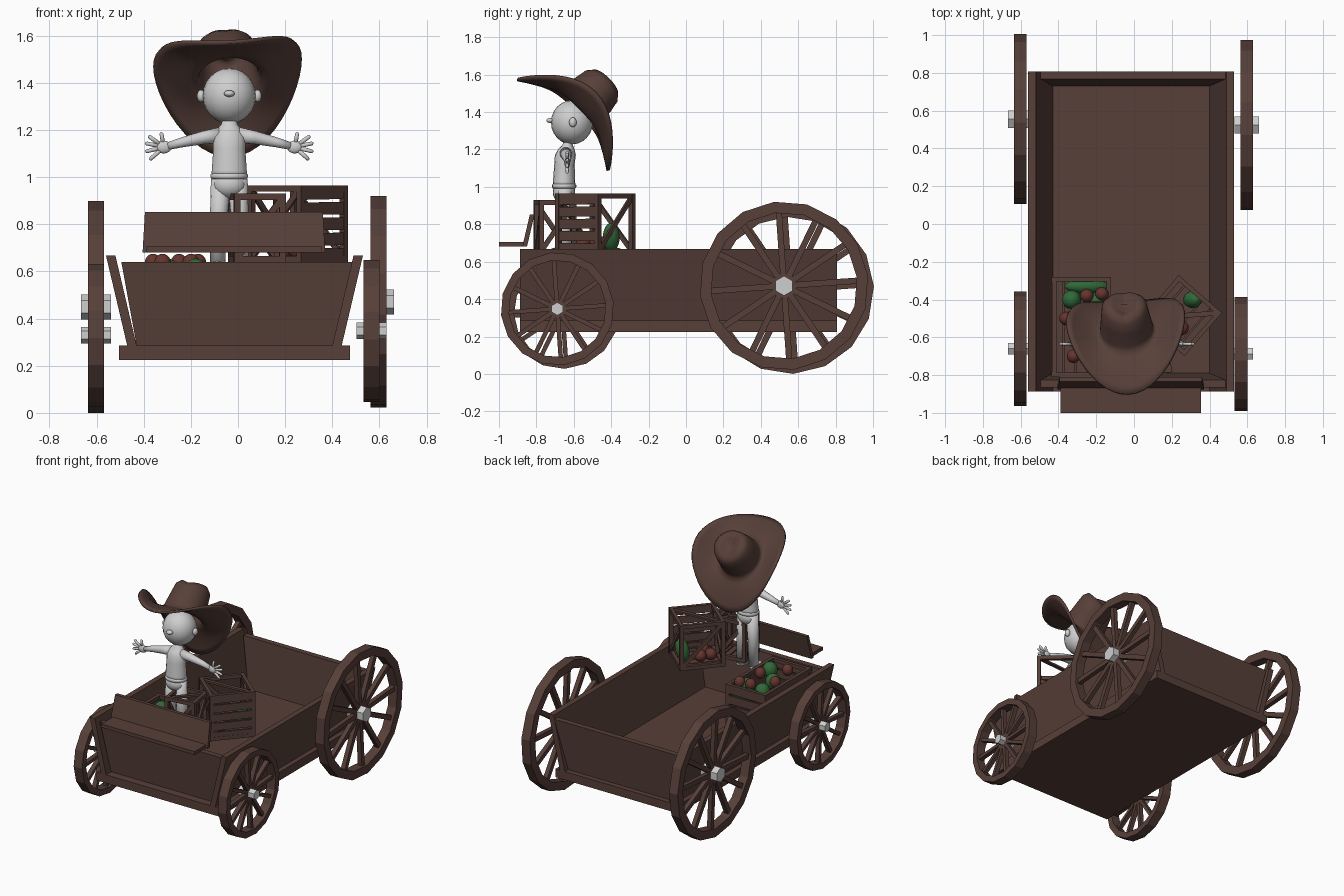
import bpy, bmesh, math, random
from mathutils import Matrix, Vector

random.seed(4)
if "Cube" in bpy.data.objects:
    bpy.data.objects.remove(bpy.data.objects["Cube"])


def material(name, rgb):
    m = bpy.data.materials.new(name)
    m.use_nodes = True
    m.diffuse_color = (*rgb, 1)
    m.node_tree.nodes["Principled BSDF"].inputs["Base Color"].default_value = (*rgb, 1)
    return m


WOOD = material("brown_wood", (0.095, 0.05, 0.04))
PALE = material("pale_grey", (0.62, 0.62, 0.62))
GREEN = material("leaf_green", (0.03, 0.14, 0.04))
RED = material("dull_red", (0.13, 0.035, 0.028))


def finish(name, bm, mat, smooth=False):
    bmesh.ops.recalc_face_normals(bm, faces=bm.faces)
    me = bpy.data.meshes.new(name)
    bm.to_mesh(me)
    bm.free()
    me.materials.append(mat)
    ob = bpy.data.objects.new(name, me)
    bpy.context.collection.objects.link(ob)
    if smooth:
        for p in me.polygons:
            p.use_smooth = True
    return ob


def add_box(bm, center, size, m=Matrix(), rot=Matrix()):
    bmesh.ops.create_cube(bm, size=1, matrix=m @ Matrix.Translation(center) @ rot @ Matrix.Diagonal((*size, 1)))


def loft(name, bottom, z0, top, z1):
    """Board between two rectangles given as x0, x1, y0, y1."""
    bm = bmesh.new()
    rings = []
    for (x0, x1, y0, y1), z in ((bottom, z0), (top, z1)):
        rings.append([bm.verts.new((x, y, z)) for x, y in ((x0, y0), (x1, y0), (x1, y1), (x0, y1))])
    for r in rings:
        bm.faces.new(r)
    for i in range(4):
        j = (i + 1) % 4
        bm.faces.new((rings[0][i], rings[0][j], rings[1][j], rings[1][i]))
    return finish(name, bm, WOOD)


def ball(name, center, radii, mat, rot=Matrix()):
    bm = bmesh.new()
    bmesh.ops.create_uvsphere(bm, u_segments=20, v_segments=12, radius=1,
                              matrix=Matrix.Translation(center) @ rot @ Matrix.Diagonal((*radii, 1)))
    return finish(name, bm, mat, True)


def tube(name, pts, radii, flat=1.0):
    """Round limb through points, squashed along y by flat."""
    bm = bmesh.new()
    pts = [Vector(p) for p in pts]
    rings, n = [], 16
    for i, p in enumerate(pts):
        d = (pts[min(i + 1, len(pts) - 1)] - pts[max(i - 1, 0)]).normalized()
        side = d.cross(Vector((0, 1, 0))).normalized()
        up = Vector((0, 1, 0))
        rings.append([bm.verts.new(p + radii[i] * (side * math.cos(a) + up * flat * math.sin(a)))
                      for a in (math.tau * k / n for k in range(n))])
    for a, b in zip(rings, rings[1:]):
        for k in range(n):
            bm.faces.new((a[k], a[(k + 1) % n], b[(k + 1) % n], b[k]))
    bm.faces.new(rings[0])
    bm.faces.new(rings[-1])
    return finish(name, bm, PALE, True)


# Wagon bed
loft("bed_floor", (-.505, .475, -.888, .807), .225, (-.505, .475, -.888, .807), .285)
loft("right_side", (-.47, -.43, -.888, .807), .285, (-.56, -.52, -.888, .807), .667)
loft("left_side", (.40, .44, -.888, .807), .285, (.49, .53, -.888, .807), .667)
loft("front_board", (-.43, .40, -.83, -.79), .285, (-.495, .485, -.865, -.825), .64)
loft("rear_board", (-.43, .40, .73, .77), .285, (-.495, .485, .767, .807), .64)

# Bench
loft("bench_seat", (-.39, .355, -1, -.85), .68, (-.39, .355, -1, -.85), .705)
loft("bench_back", (-.405, .37, -.875, -.85), .68, (-.395, .36, -.835, -.81), .852)


# Wheels
def wheel(name, center, radius, band, hub_radius, spin):
    m = Matrix.Translation(center)
    bm = bmesh.new()
    n, half = 16, .034
    loops = []
    for r, x in ((radius, -half), (radius, half), (radius - band, half), (radius - band, -half)):
        loops.append([bm.verts.new(m @ Vector((x, r * math.cos(a), r * math.sin(a))))
                      for a in (math.tau * (k + spin) / n for k in range(n))])
    for i in range(4):
        a, b = loops[i], loops[(i + 1) % 4]
        for k in range(n):
            bm.faces.new((a[k], a[(k + 1) % n], b[(k + 1) % n], b[k]))
    length = radius - band * .7
    for k in range(12):
        rot = m @ Matrix.Rotation(math.tau * k / 12 + .07, 4, 'X')
        add_box(bm, (0, length / 2, 0), (.032, length, band * .55), rot)
    finish(name, bm, WOOD)
    bm = bmesh.new()
    bmesh.ops.create_cone(bm, cap_ends=True, segments=6, radius1=hub_radius, radius2=hub_radius, depth=.128,
                          matrix=m @ Matrix.Rotation(math.pi / 2, 4, 'Y') @ Matrix.Rotation(math.pi / 6, 4, 'Z'))
    finish(name + "_hub", bm, PALE)


wheel("rear_left_wheel", (.597, .524, .471), .452, .06, .053, .3)
wheel("rear_right_wheel", (-.602, .555, .45), .45, .06, .053, .1)
wheel("front_left_wheel", (.567, -.688, .348), .303, .043, .035, .3)
wheel("front_right_wheel", (-.602, -.66, .33), .303, .043, .035, .1)


# Crates: frame of posts and rails, planks on some sides, diagonal braces on the others
def crate(name, center, size, angle, planked, braced, floor_gap=.008):
    m = Matrix.Translation(center) @ Matrix.Rotation(math.radians(angle), 4, 'Z')
    w, d, h = size
    t = .026
    bm = bmesh.new()
    for sx in (-1, 1):
        for sy in (-1, 1):
            add_box(bm, (sx * (w - t) / 2, sy * (d - t) / 2, h / 2), (t, t, h), m)
        for z in (t / 2, h - t / 2):
            add_box(bm, (sx * (w - t) / 2, 0, z), (t * .9, d, t), m)
            add_box(bm, (0, sx * (d - t) / 2, z), (w, t * .9, t), m)
    for k in range(5):
        add_box(bm, ((k - 2) * w / 5, 0, .01), (w / 5 - floor_gap, d * .96, .014), m)
    for side in range(4):
        turn = m @ Matrix.Rotation(side * math.pi / 2, 4, 'Z')
        across, out = (d, w) if side % 2 == 0 else (w, d)
        if side in planked:
            for k in range(5):
                add_box(bm, (out / 2 - .01, 0, (k + .5) * h / 5), (.014, across * .97, h / 5 - .012), turn,
                        Matrix.Rotation(random.uniform(-.02, .02), 4, 'X'))
        elif side in braced:
            add_box(bm, (out / 2 - .012, 0, h / 2), (.014, math.hypot(across, h) - .05, t), turn,
                    Matrix.Rotation(math.atan2(h, across), 4, 'X'))
    if braced:
        add_box(bm, (0, 0, h - .012), (math.hypot(w, d) - .05, t, .014), m,
                Matrix.Rotation(math.atan2(d, w), 4, 'Z'))
    finish(name, bm, WOOD)


crate("low_crate", (-.278, -.545, .285), (.315, .53, .355), 0, (0, 1, 2, 3), ())
crate("tall_crate", (.252, -.485, .64), (.305, .305, .325), -41, (0,), (1, 2, 3))
crate("small_crate", (.08, -.70, .64), (.22, .2, .29), 8, (), (0, 1, 2, 3))

# Produce
tilt = Matrix.Rotation(.15, 4, 'Y')
ball("melon_back", (-.25, -.33, .58), (.12, .04, .045), GREEN, tilt)
for i, (x, y) in enumerate([(-.33, -.40), (-.20, -.41), (-.18, -.70), (-.30, -.56)]):
    ball(f"green_fruit_{i}", (x, y, .6), (.05, .05, .055), GREEN)
for i, (x, y) in enumerate([(-.25, -.38), (-.17, -.37), (-.32, -.70), (-.20, -.56), (-.36, -.50)]):
    ball(f"red_fruit_{i}", (x, y, .635), (.036, .036, .04), RED)
ball("tall_crate_melon", (.31, -.40, .73), (.045, .045, .08), GREEN, Matrix.Rotation(.3, 4, 'Y'))
for i, (x, y) in enumerate([(.20, -.45), (.16, -.51), (.25, -.55)]):
    ball(f"tall_crate_fruit_{i}", (x, y, .695), (.04, .04, .04), RED)

# Driver
CX = -.037
tube("torso", [(CX, -.652, 1.0), (CX, -.652, 1.03), (CX, -.65, 1.12), (CX, -.645, 1.17),
               (CX, -.64, 1.2), (CX, -.633, 1.225), (CX, -.62, 1.27)],
     [.077, .074, .068, .07, .055, .034, .032], .8)
tube("shirt_hem", [(CX, -.652, .992), (CX, -.652, 1.0), (CX, -.652, 1.01), (CX, -.652, 1.016)],
     [.074, .08, .08, .074], .82)
ball("hips", (CX, -.652, .97), (.074, .06, .06), PALE)
ball("head", (CX, -.61, 1.345), (.113, .112, .118), PALE)
ball("nose", (CX, -.725, 1.355), (.023, .022, .014), PALE)
for s, side in ((1, "left"), (-1, "right")):
    ball(side + "_ear", (CX + s * .12, -.605, 1.345), (.017, .02, .026), PALE)
    tube(side + "_leg", [(CX + s * .036, -.65, .99), (CX + s * .045, -.65, .82), (CX + s * .05, -.645, .62)],
         [.042, .037, .032])
    ball(side + "_foot", (CX + s * .052, -.67, .62), (.035, .06, .024), PALE)
    tube(side + "_arm", [(CX + s * .04, -.642, 1.178), (CX + s * .11, -.64, 1.168),
                         (CX + s * .2, -.635, 1.148), (CX + s * .26, -.635, 1.132)],
         [.034, .028, .021, .016])
    palm = Vector((CX + s * .278, -.635, 1.128))
    ball(side + "_palm", palm, (.033, .016, .027), PALE)
    for k, deg in enumerate((-42, -14, 12, 36, 80)):
        a = math.radians(deg)
        ray = Vector((s * math.cos(a), 0, math.sin(a)))
        long = .075 if k < 4 else .058
        tube(f"{side}_finger_{k}", [palm + ray * .015, palm + ray * long, palm + ray * (long + .006)],
             [.0095, .008, .003])

# Wide hat: creased crown plus a saddle-shaped brim, tilted back
bm = bmesh.new()
frame = Matrix.Translation((CX, -.58, 1.41)) @ Matrix.Rotation(math.radians(-45), 4, 'X') @ Matrix.Rotation(-.07, 4, 'Y')
profile = [(.03, .185), (.06, .205), (.09, .212), (.112, .185), (.122, .12), (.132, .04), (.142, .006)]
profile += [(.142 + .0315 * k, 0) for k in range(1, 7)]
N, rings = 48, []
for r, h in profile:
    ring = []
    bend = max(0, (r - .14) / .19) ** 1.3
    for k in range(N):
        a = math.tau * k / N
        wide = 1 - .06 * bend
        long = 1 + .04 * bend
        z = h - .112 * bend * math.cos(2 * a)
        if h > .15:
            z += .025 * abs(math.sin(a)) - .01
        ring.append(bm.verts.new(frame @ Vector((r * wide * math.sin(a), -r * long * math.cos(a), z))))
    rings.append(ring)
for a, b in zip(rings, rings[1:]):
    for k in range(N):
        bm.faces.new((a[k], a[(k + 1) % N], b[(k + 1) % N], b[k]))
bm.faces.new(rings[0])
hat = finish("wide_hat", bm, WOOD, True)
solid = hat.modifiers.new("thickness", 'SOLIDIFY')
solid.thickness = .016
solid.offset = 0
